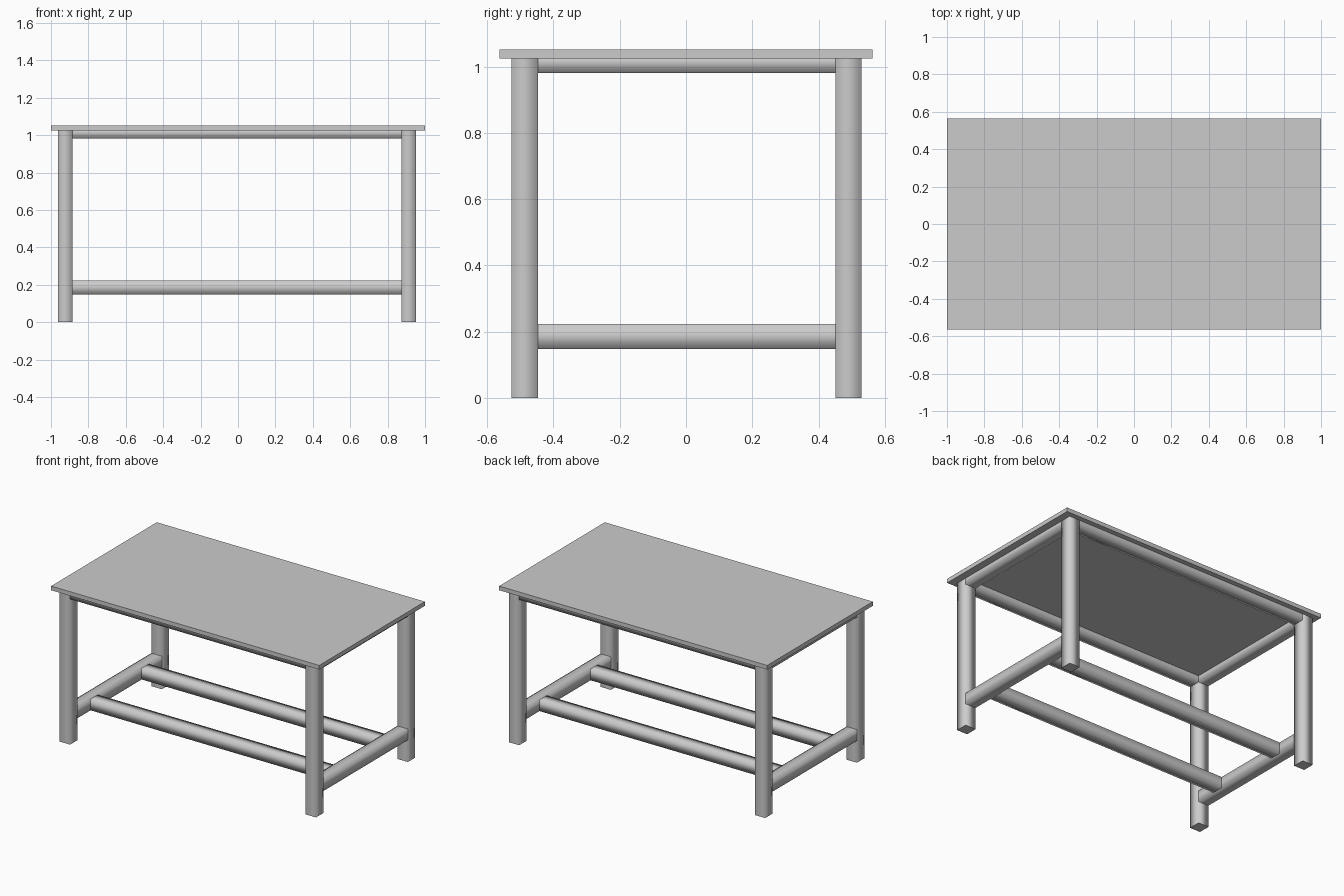
import bpy, bmesh

if "Cube" in bpy.data.objects:
    bpy.data.objects.remove(bpy.data.objects["Cube"])


def box(name, x, y, z, smooth_axis=None):
    """Box from (min, max) ranges; sides along smooth_axis shade softly, end caps stay crisp."""
    ranges = (x, y, z)
    bm = bmesh.new()
    bmesh.ops.create_cube(bm, size=1)
    for v in bm.verts:
        v.co = [lo + (c + 0.5) * (hi - lo) for c, (lo, hi) in zip(v.co, ranges)]
    if smooth_axis is not None:
        for f in bm.faces:
            f.smooth = True
        for e in bm.edges:
            a, b = e.verts
            e.smooth = abs(a.co[smooth_axis] - b.co[smooth_axis]) > 1e-4
    mesh = bpy.data.meshes.new(name)
    bm.to_mesh(mesh)
    bm.free()
    obj = bpy.data.objects.new(name, mesh)
    bpy.context.collection.objects.link(obj)
    return obj


# Leg footprints, and the clear span between them
LEFT, RIGHT = (-0.962, -0.884), (0.873, 0.951)
FRONT, BACK = (-0.527, -0.447), (0.451, 0.530)
SPAN_X = (LEFT[1], RIGHT[0])
SPAN_Y = (FRONT[1], BACK[0])
LEG_TOP = 1.024
UPPER_Z, LOWER_Z = (0.981, 1.045), (0.148, 0.223)

# Table top
box("table_top", (-1, 1), (-0.563, 0.563), (LEG_TOP, 1.052))

# Legs
for sx, x in (("left", LEFT), ("right", RIGHT)):
    for sy, y in (("front", FRONT), ("back", BACK)):
        box(f"{sy}_{sx}_leg", x, y, (0, LEG_TOP), 2)

# Side rails: under the top and near the floor
for side, x in (("left", LEFT), ("right", RIGHT)):
    box(f"{side}_upper_rail", x, SPAN_Y, UPPER_Z, 1)
    box(f"{side}_lower_rail", x, SPAN_Y, LOWER_Z, 1)

# Long rails under the top, and long stretchers set inward between the lower side rails
for side, y, inner in (("front", FRONT, (-0.308, -0.230)), ("back", BACK, (0.236, 0.314))):
    box(f"{side}_upper_rail", SPAN_X, y, UPPER_Z, 0)
    box(f"{side}_stretcher", SPAN_X, inner, LOWER_Z, 0)
